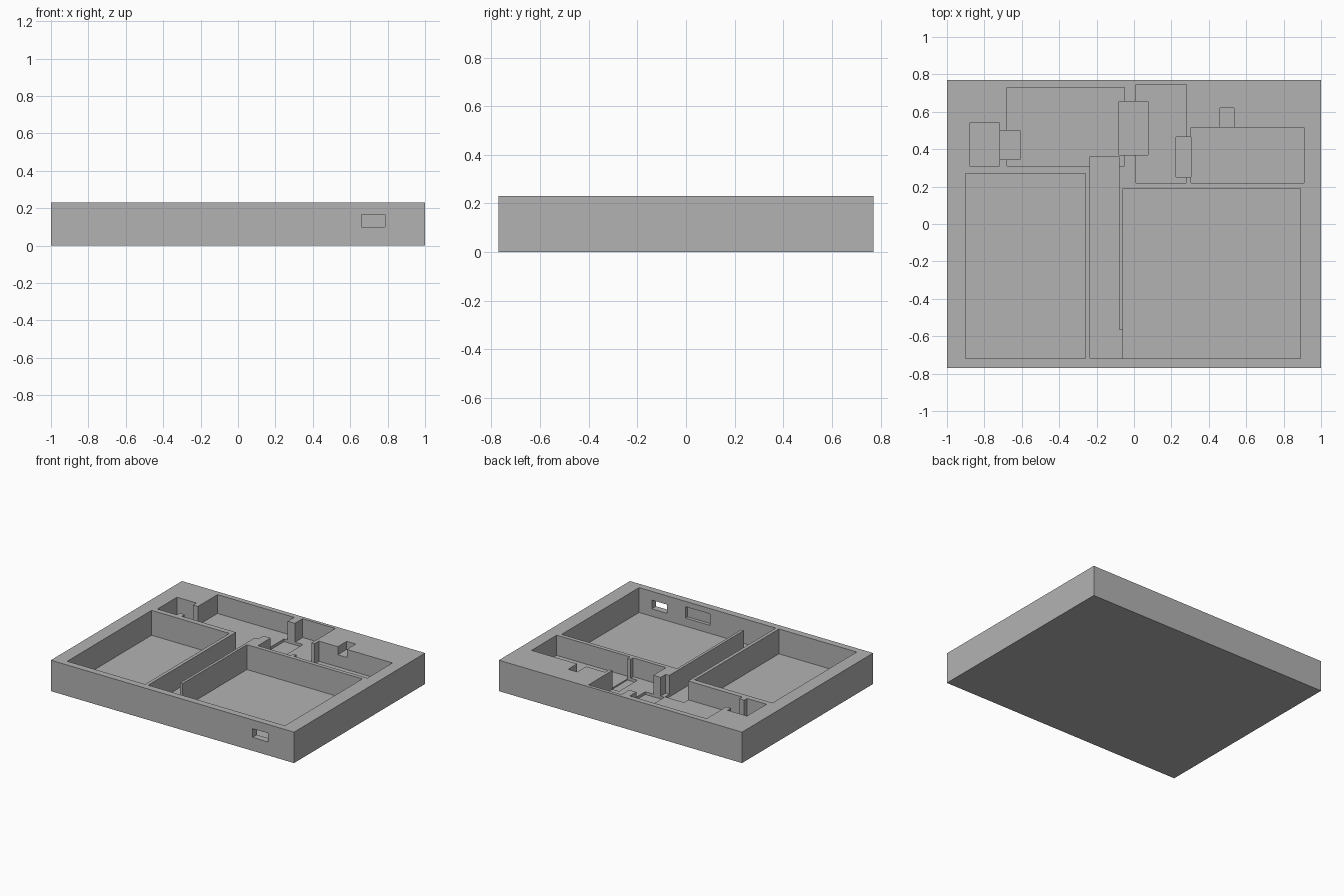
import bpy

old = bpy.data.objects.get("Cube")
if old:
    bpy.data.objects.remove(old, do_unlink=True)

HEIGHT = 0.23
ABOVE = 0.4  # cutters reach past the top face


def make_material(name, colour):
    mat = bpy.data.materials.new(name)
    mat.use_nodes = True
    mat.diffuse_color = colour
    mat.node_tree.nodes["Principled BSDF"].inputs["Base Color"].default_value = colour
    return mat


def box(name, x0, x1, y0, y1, z0, z1):
    bpy.ops.mesh.primitive_cube_add(size=1)
    obj = bpy.context.object
    obj.name = name
    for v in obj.data.vertices:
        v.co.x = x1 if v.co.x > 0 else x0
        v.co.y = y1 if v.co.y > 0 else y0
        v.co.z = z1 if v.co.z > 0 else z0
    return obj


def cut(target, name, x0, x1, y0, y1, z0, z1=ABOVE):
    cutter = box(name + "_cutter", x0, x1, y0, y1, z0, z1)
    cutter.hide_render = True
    mod = target.modifiers.new(name, "BOOLEAN")
    mod.operation = "DIFFERENCE"
    mod.solver = "EXACT"
    mod.object = cutter
    bpy.context.view_layer.objects.active = target
    bpy.ops.object.modifier_apply(modifier=mod.name)
    bpy.data.objects.remove(cutter, do_unlink=True)


# Solid tray block
tray = box("compartment_tray", -1, 1, -0.77, 0.77, 0, HEIGHT)
tray.data.materials.append(make_material("plain grey", (0.45, 0.45, 0.45, 1)))

# Large front bays
cut(tray, "left_bay", -0.9, -0.26, -0.72, 0.27, 0.045)
cut(tray, "right_bay", -0.06, 0.89, -0.72, 0.19, 0.045)

# Shallow rear bays
cut(tray, "rear_bay", -0.68, -0.05, 0.31, 0.73, 0.09)
cut(tray, "middle_bay", 0.01, 0.28, 0.22, 0.745, 0.09)
cut(tray, "side_pocket", -0.88, -0.72, 0.31, 0.54, 0.08)
cut(tray, "long_pocket", 0.305, 0.91, 0.22, 0.515, 0.08)

# Passages joining the bays
cut(tray, "side_passage", -0.72, -0.61, 0.345, 0.5, 0.07)
cut(tray, "middle_passage", -0.08, 0.075, 0.37, 0.655, 0.07)
cut(tray, "long_passage", 0.225, 0.305, 0.25, 0.465, 0.07)
cut(tray, "cable_channel", -0.235, -0.08, -0.72, 0.36, 0.07)
cut(tray, "channel_opening", -0.1, -0.05, -0.72, -0.565, 0.07)
cut(tray, "small_notch", 0.46, 0.535, 0.5, 0.62, 0.17)

# Front wall: through slot and blind recess on the inside
cut(tray, "front_slot", 0.66, 0.785, -0.9, -0.7, 0.1, 0.165)
cut(tray, "inner_recess", 0.305, 0.51, -0.745, -0.7, 0.105, 0.19)
